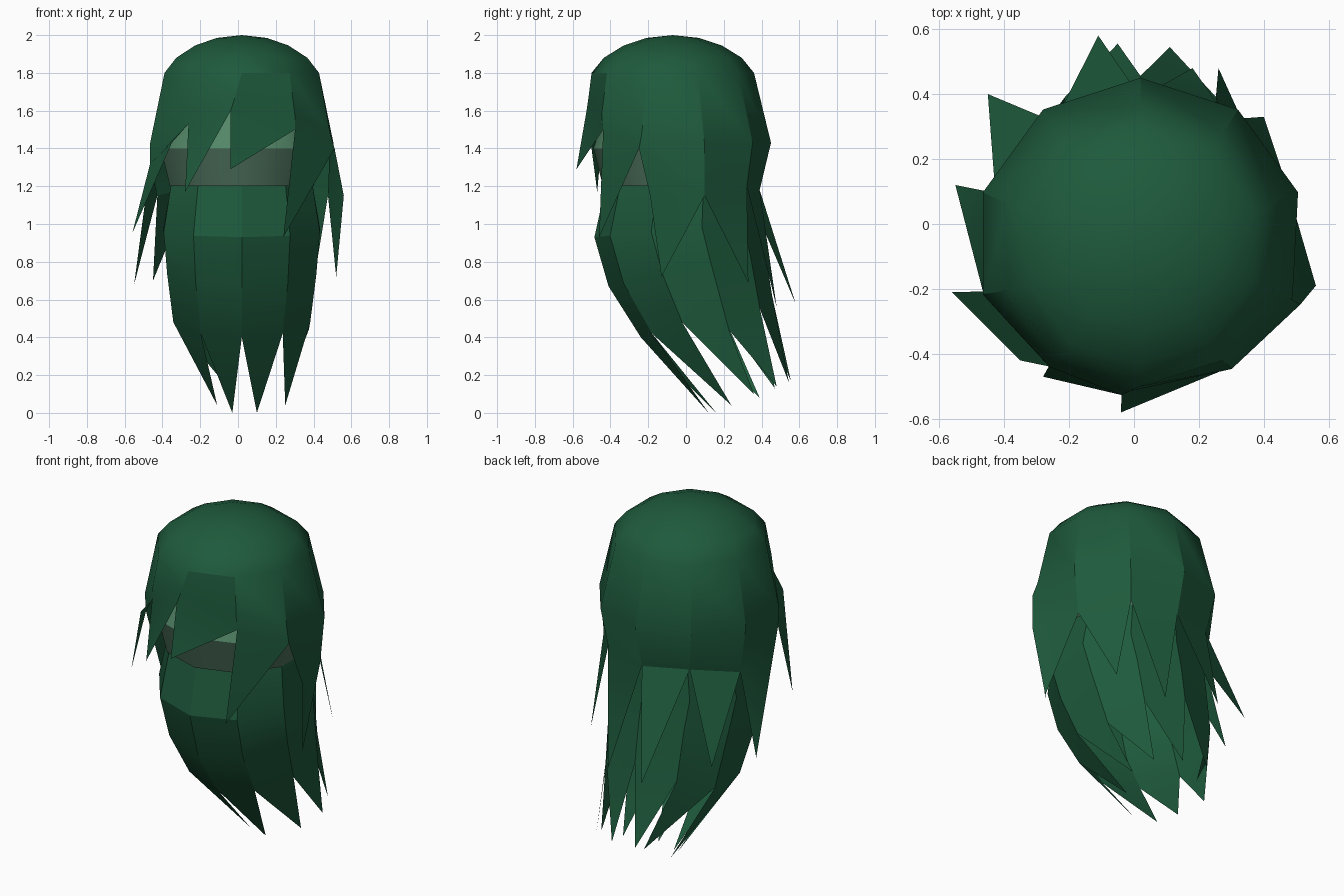
import bpy, math
from mathutils import Vector

if "Cube" in bpy.data.objects:
    bpy.data.objects.remove(bpy.data.objects["Cube"], do_unlink=True)

SIDES = 10
CX = 0.02


def material(name, rgb):
    m = bpy.data.materials.new(name)
    m.use_nodes = True
    m.diffuse_color = (*rgb, 1)
    m.node_tree.nodes["Principled BSDF"].inputs["Base Color"].default_value = (*rgb, 1)
    return m


hair = material("dark green", (0.013, 0.102, 0.045))
pale = material("pale green", (0.088, 0.245, 0.138))
grey = material("grey green", (0.07, 0.155, 0.1))


def point(k, z, r, cy, shift=0):
    """Corner k of a ten sided ring, starting at the front."""
    a = math.radians(-90 + 36 * k + shift)
    return Vector((CX + r * math.cos(a), cy + r * math.sin(a), z))


def build(name, verts, faces, mat, smooth):
    me = bpy.data.meshes.new(name)
    me.from_pydata([tuple(v) for v in verts], [], faces)
    me.materials.append(mat)
    ob = bpy.data.objects.new(name, me)
    bpy.context.collection.objects.link(ob)
    bpy.ops.object.select_all(action="DESELECT")
    ob.select_set(True)
    bpy.context.view_layer.objects.active = ob
    bpy.ops.object.shade_smooth_by_angle(angle=math.radians(smooth))


def ring_faces(rows):
    """Quads between stacked rings, listed from the top down."""
    out = []
    for i in range(rows - 1):
        for k in range(SIDES):
            n = (k + 1) % SIDES
            a, b = i * SIDES, (i + 1) * SIDES
            out.append((a + k, b + k, b + n, a + n))
    return out


def locks(columns, tips):
    """Panels between neighbouring columns, each ending in a pointed outline."""
    rows = len(columns[0])
    verts = [columns[k][i] for i in range(rows) for k in range(SIDES)]
    faces = ring_faces(rows)
    last = (rows - 1) * SIDES
    for k, outline in enumerate(tips):
        start = len(verts)
        verts += [Vector(p) for p in outline]
        faces.append((last + k, *range(start, len(verts)), last + (k + 1) % SIDES))
    return verts, faces


# Rounded crown flowing into the upper locks: notch height and radius per corner
crown = [(1.985, 0.14), (1.945, 0.26), (1.88, 0.365), (1.8, 0.43)]
notches = [(1.6, 0.48), (1.5, 0.48), (1.4, 0.53), (1.15, 0.48), (1.2, 0.46),
           (1.18, 0.44), (1.2, 0.45), (1.15, 0.47), (1.32, 0.51), (1.53, 0.48)]
turn = {0: -7, 2: -4}
columns = []
for k, (z, r) in enumerate(notches):
    mid_z = max(1.43, z + 0.08)
    mid_r = 0.43 + 0.08 * (1.8 - mid_z) / 0.37
    columns.append([point(k, cz, cr, -0.07) for cz, cr in crown]
                   + [point(k, mid_z, mid_r, -0.06, turn.get(k, 0) * 0.6),
                      point(k, z, r, -0.05, turn.get(k, 0))])
verts, faces = locks(columns, [
    [(-0.04, -0.58, 1.29)],
    [(0.24, -0.46, 0.93)],
    [(0.56, -0.19, 1.15), (0.52, -0.13, 0.72)],
    [(0.4, 0.33, 0.69)],
    [(0.18, 0.48, 0.56)],
    [(-0.11, 0.58, 0.58)],
    [(-0.45, 0.4, 0.7)],
    [(-0.55, 0.12, 0.68)],
    [(-0.56, -0.21, 0.95), (-0.35, -0.42, 1.43)],
    [(-0.28, -0.47, 1.17)]])
verts.append(Vector((CX, -0.07, 2)))
faces += [(len(verts) - 1, k, (k + 1) % SIDES) for k in range(SIDES)]
build("upper_hair", verts, faces, hair, 30)

# Lower locks: front height, rise towards the back, radius and centre
sweep = [(1.2, 0, 0.395, -0.03), (0.93, 0.08, 0.435, -0.05), (0.67, 0.18, 0.415, 0.005)]
low_notch = [0.4, 0.42, 0.48, 0.44, 0.55, 0.62, 0.55, 0.48, 0.48, 0.42]
columns = []
for k, z in enumerate(low_notch):
    back = (1 - math.cos(math.radians(36 * k))) / 2
    column = [point(k, h + rise * back, r, cy) for h, rise, r, cy in sweep]
    column.append(point(k, z, 0.285 + 0.2 * z, 0.27 - 0.36 * z))
    columns.append(column)
verts, faces = locks(columns, [[tip] for tip in (
    (0.1, 0.12, 0), (0.25, 0.24, 0.04), (0.31, 0.36, 0.1),
    (0.26, 0.48, 0.14), (0.11, 0.545, 0.16), (-0.05, 0.555, 0.17),
    (-0.05, 0.47, 0.13), (-0.17, 0.39, 0.08), (-0.11, 0.24, 0.04),
    (-0.03, 0.16, 0))])
build("lower_hair", verts, faces, hair, 25)

# Band around the face, pale above and grey below its widest line
for name, mat, rings in (
        ("upper_band", pale, [(1.7, 0.35), (1.4, 0.45)]),
        ("lower_band", grey, [(1.4, 0.45), (1.2, 0.4)])):
    verts = [point(k, z, r, -0.04) for z, r in rings for k in range(SIDES)]
    build(name, verts, ring_faces(2), mat, 40)
